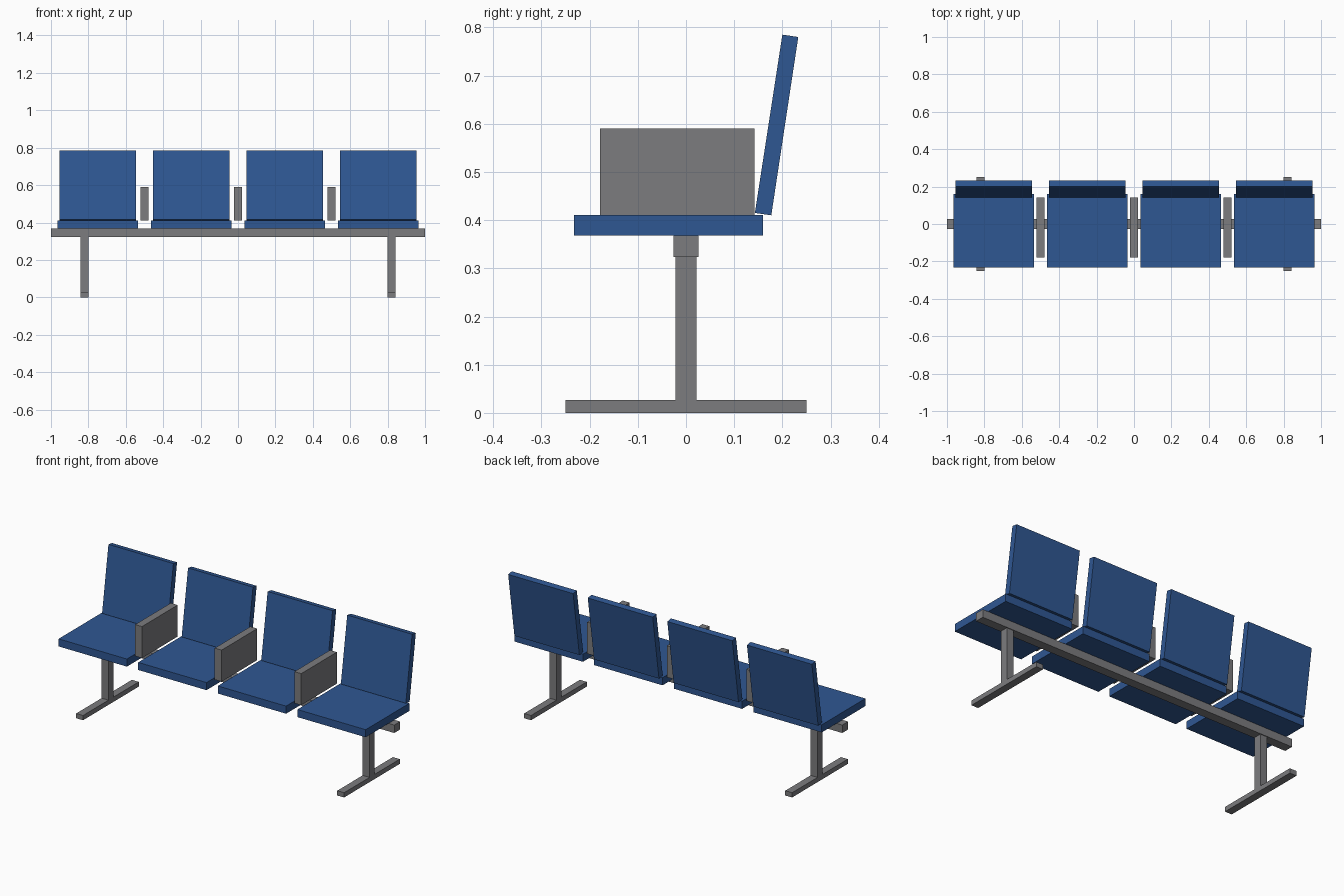
import bpy
import bmesh

if "Cube" in bpy.data.objects:
    bpy.data.objects.remove(bpy.data.objects["Cube"])


def material(name, rgb):
    m = bpy.data.materials.new(name)
    m.diffuse_color = (*rgb, 1)
    m.use_nodes = True
    m.node_tree.nodes["Principled BSDF"].inputs["Base Color"].default_value = m.diffuse_color
    return m


BLUE = material("seat blue", (0.028, 0.095, 0.29))
GREY = material("metal grey", (0.2, 0.2, 0.21))


def prism(name, profile, x, width, mat):
    """Extrude a (y, z) profile along x, centred on the given x."""
    bm = bmesh.new()
    face = bm.faces.new([bm.verts.new((x - width / 2, y, z)) for y, z in profile])
    ext = bmesh.ops.extrude_face_region(bm, geom=[face])
    moved = [v for v in ext["geom"] if isinstance(v, bmesh.types.BMVert)]
    bmesh.ops.translate(bm, verts=moved, vec=(width, 0, 0))
    bmesh.ops.recalc_face_normals(bm, faces=bm.faces)
    mesh = bpy.data.meshes.new(name)
    bm.to_mesh(mesh)
    bm.free()
    mesh.materials.append(mat)
    obj = bpy.data.objects.new(name, mesh)
    bpy.context.collection.objects.link(obj)
    return obj


def box(name, x, width, y0, y1, z0, z1, mat):
    return prism(name, [(y0, z0), (y1, z0), (y1, z1), (y0, z1)], x, width, mat)


# Long support beam
box("support_beam", 0, 2.0, -0.026, 0.026, 0.323, 0.368, GREY)

# Two pedestals, each a post on a floor bar
for x in (-0.82, 0.82):
    box("leg_post", x, 0.043, -0.022, 0.022, 0.027, 0.323, GREY)
    box("floor_bar", x, 0.043, -0.25, 0.25, 0.0, 0.027, GREY)

# Four seats with reclined backrests
BACK = [(0.143, 0.415), (0.177, 0.410), (0.233, 0.780), (0.200, 0.785)]
for x in (-0.75, -0.25, 0.25, 0.75):
    box("seat", x, 0.429, -0.232, 0.16, 0.368, 0.411, BLUE)
    prism("backrest", BACK, x, 0.408, BLUE)

# Armrest panels between the seats
for x in (-0.5, 0, 0.5):
    box("armrest", x, 0.043, -0.178, 0.142, 0.411, 0.59, GREY)
